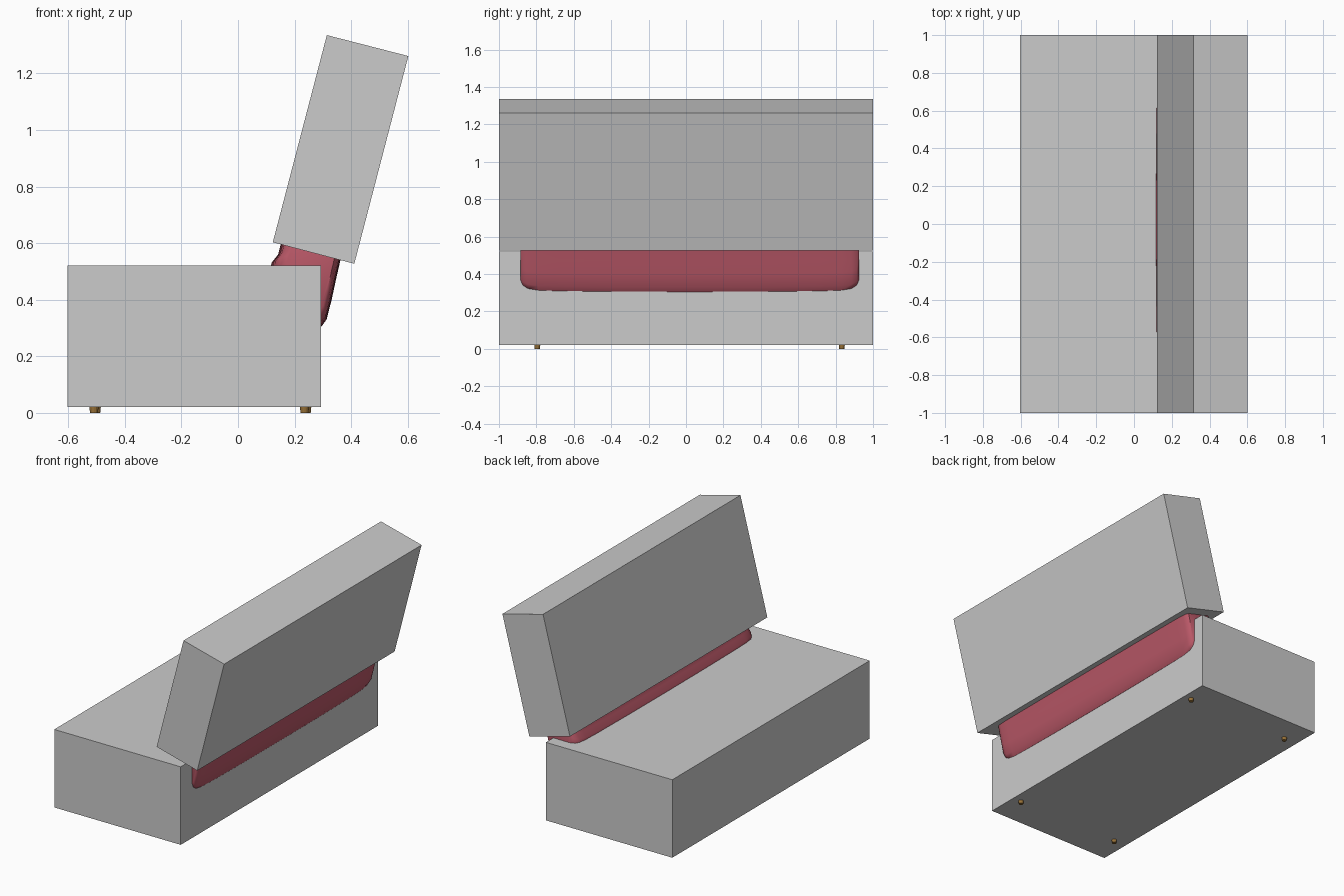
import bpy, bmesh, math

if "Cube" in bpy.data.objects:
    bpy.data.objects.remove(bpy.data.objects["Cube"])


def material(name, rgb):
    m = bpy.data.materials.new(name)
    m.diffuse_color = (*rgb, 1)
    m.use_nodes = True
    m.node_tree.nodes["Principled BSDF"].inputs["Base Color"].default_value = m.diffuse_color
    return m


def make(name, bm, mat=None):
    bmesh.ops.recalc_face_normals(bm, faces=bm.faces)
    me = bpy.data.meshes.new(name)
    bm.to_mesh(me)
    bm.free()
    ob = bpy.data.objects.new(name, me)
    bpy.context.collection.objects.link(ob)
    if mat:
        me.materials.append(mat)
    return ob


def slab(name, corners):
    # Extrude a four-cornered side profile over the full width
    bm = bmesh.new()
    face = bm.faces.new([bm.verts.new((x, -1, z)) for x, z in corners])
    ext = bmesh.ops.extrude_face_region(bm, geom=[face])
    verts = [v for v in ext["geom"] if isinstance(v, bmesh.types.BMVert)]
    bmesh.ops.translate(bm, vec=(0, 2, 0), verts=verts)
    return make(name, bm)


red = material("red_fabric", (0.5, 0.1, 0.14))
wood = material("brown_wood", (0.32, 0.17, 0.04))

# Seat block and leaning back block
slab("seat_block", [(-0.603, 0.02), (0.294, 0.02), (0.294, 0.52), (-0.603, 0.52)])
slab("back_block", [(0.123, 0.603), (0.411, 0.527), (0.602, 1.261), (0.314, 1.335)])

# Upholstered backrest core: side profile lofted along y, rounded off at both ends
profile = [(0.20, 0.305), (0.295, 0.305), (0.313, 0.33), (0.331, 0.40), (0.346, 0.47),
           (0.362, 0.54), (0.40, 0.70), (0.53, 1.2), (0.36, 1.22), (0.19, 0.75),
           (0.152, 0.60), (0.142, 0.56), (0.118, 0.53), (0.115, 0.50), (0.15, 0.34)]
half = [(0.905, 0.6, 0.88), (0.893, 0.78, 0.93), (0.865, 0.89, 0.965),
        (0.81, 0.94, 0.982), (0.7, 0.965, 0.99), (0.4, 0.99, 0.998)]
stations = [(-y, a, b) for y, a, b in half] + [(0, 1, 1)] + half[::-1]
bm = bmesh.new()
rings = []
for y, sx, sz in stations:
    ring = []
    for x, z in profile:
        mid = 0.26 + 0.26 * (z - 0.6)
        s = sx if x < mid else (1 + sx) / 2
        new_z = 0.75 + (z - 0.75) * sz
        new_mid = 0.26 + 0.26 * (new_z - 0.6)
        ring.append(bm.verts.new((new_mid + (x - mid) * s, y + 0.02, new_z)))
    rings.append(ring)
n = len(profile)
for a, b in zip(rings, rings[1:]):
    for i in range(n):
        bm.faces.new((a[i], a[(i + 1) % n], b[(i + 1) % n], b[i]))
bm.faces.new(rings[0])
bm.faces.new(rings[-1])
core = make("backrest_core", bm, red)
bpy.context.view_layer.objects.active = core
core.select_set(True)
bpy.ops.object.shade_smooth_by_angle(angle=math.radians(50))

# Four small tapered feet
for side, fx in (("front", -0.505), ("rear", 0.239)):
    for end, fy in (("left", -0.795), ("right", 0.833)):
        bm = bmesh.new()
        bmesh.ops.create_cone(bm, cap_ends=True, segments=12, radius1=0.014,
                              radius2=0.02, depth=0.06)
        dx = -0.004 if end == "left" else 0.004
        bmesh.ops.translate(bm, vec=(fx + dx, fy, 0.03), verts=bm.verts)
        make(f"foot_{side}_{end}", bm, wood)
